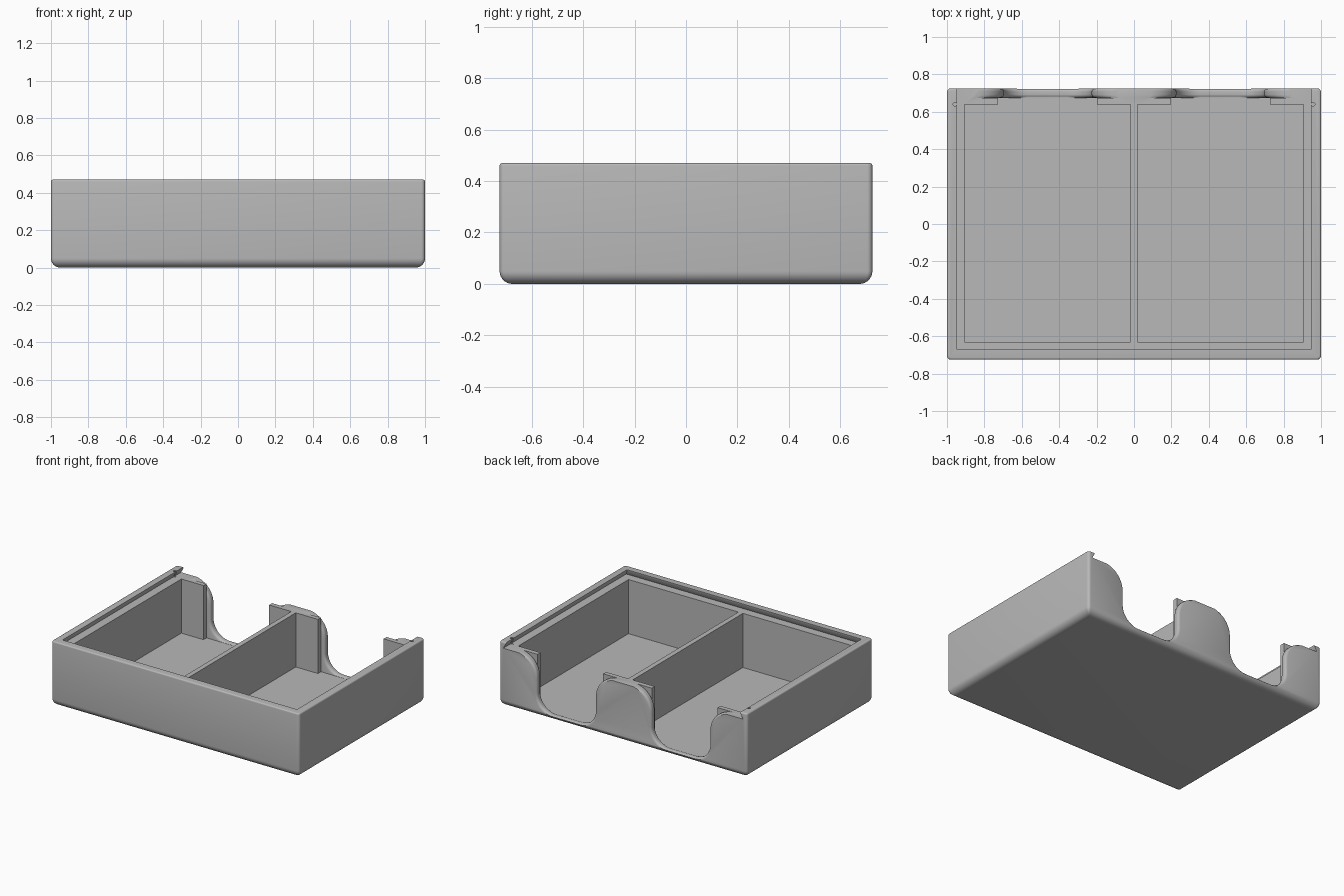
import bpy, bmesh
from math import pi, sin, cos, sqrt, radians

cube = bpy.data.objects.get("Cube")
if cube:
    bpy.data.objects.remove(cube, do_unlink=True)

HX, HY, H = 1.0, 0.725, 0.47       # outer half sizes and height
LEDGE, FLOOR = 0.425, 0.03         # lid ledge and compartment floor
BAY, BAY_HALF = 0.4615, 0.4435     # compartment centre and half width
SKIN = 0.675                       # inner face of the thin rear wall

grey = bpy.data.materials.new("plain grey")
grey.use_nodes = True
grey.diffuse_color = (0.48, 0.48, 0.48, 1)
grey.node_tree.nodes["Principled BSDF"].inputs["Base Color"].default_value = (0.48, 0.48, 0.48, 1)


def loft(name, rings):
    """Closed solid through rings that share one point count."""
    bm = bmesh.new()
    loops = [[bm.verts.new(p) for p in ring] for ring in rings]
    n = len(loops[0])
    for a, b in zip(loops, loops[1:]):
        for i in range(n):
            j = (i + 1) % n
            bm.faces.new((a[i], a[j], b[j], b[i]))
    bm.faces.new(loops[0])
    bm.faces.new(loops[-1])
    bmesh.ops.recalc_face_normals(bm, faces=bm.faces)
    mesh = bpy.data.meshes.new(name)
    bm.to_mesh(mesh)
    bm.free()
    mesh.materials.append(grey)
    obj = bpy.data.objects.new(name, mesh)
    bpy.context.collection.objects.link(obj)
    return obj


def rect(x0, x1, y0, y1, z):
    return [(x0, y0, z), (x1, y0, z), (x1, y1, z), (x0, y1, z)]


def rounded_rect(inset, z):
    r = max(0.02 - inset * 0.5, 0.004)
    x, y = HX - inset - r, HY - inset - r
    ring = []
    for k, (sx, sy) in enumerate(((1, 1), (-1, 1), (-1, -1), (1, -1))):
        for i in range(6):
            a = (k + i / 5) * pi / 2
            ring.append((sx * x + r * cos(a), sy * y + r * sin(a), z))
    return ring


def cut(target, cutter):
    cutter.hide_render = True
    mod = target.modifiers.new("cut", 'BOOLEAN')
    mod.operation = 'DIFFERENCE'
    mod.solver = 'EXACT'
    mod.object = cutter
    bpy.context.view_layer.objects.active = target
    bpy.ops.object.modifier_apply(modifier=mod.name)
    bpy.data.objects.remove(cutter, do_unlink=True)


def bell(cx, y, d):
    """Finger cutout outline, widened by d to form the rounded rim."""
    w, top_r, low_r, low = 0.235, 0.155, 0.13, 0.036
    top = LEDGE + 0.002
    half = [(w + top_r, H + 0.05)]
    for i in range(13):
        a = pi / 2 * (1 + i / 12)
        r = top_r - d * sin(a - pi / 2)
        half.append((w + top_r + r * cos(a), top - top_r + r * sin(a)))
    for i in range(13):
        a = -pi / 2 * i / 12
        r = low_r + d
        half.append((w - low_r + r * cos(a), low + low_r + r * sin(a)))
    if y < 0.7:                    # keep the inner rim above the floor
        half = [(x, max(z, FLOOR + 0.001)) for x, z in half]
    pts = half + [(-x, z) for x, z in reversed(half)]
    return [(cx + x, y, z) for x, z in pts]


# Outer body with a large bottom round and a small top round
base_r, top_r = 0.05, 0.01
rings = []
for i in range(9):
    a = pi / 2 * i / 8
    rings.append(rounded_rect(base_r * (1 - sin(a)), base_r * (1 - cos(a))))
for i in range(5):
    a = pi / 2 * i / 4
    rings.append(rounded_rect(top_r * (1 - cos(a)), H - top_r * (1 - sin(a))))
tray = loft("tray", rings)

# Undercut lid channel, open at the rear
channel = [(0.967, LEDGE), (0.946, H - 0.008), (0.946, H + 0.05)]
cut(tray, loft("lid_channel", [rect(-x, x, 0.275 - x, HY + 0.1, z) for x, z in channel]))

# Rim rounding steps across the rear wall
rim = 0.018
steps = [(rim * i / 6, rim - sqrt(rim**2 - (rim - rim * i / 6)**2)) for i in range(7)]
levels = [(SKIN - 0.001, rim)] + [(SKIN + s, d) for s, d in steps]
levels += [(HY - s, d) for s, d in reversed(steps)] + [(HY + 0.03, rim)]

for side in (-1, 1):
    cx = side * BAY
    # Compartment with a rear recess between two corner posts
    outline = [(-BAY_HALF, -0.63), (BAY_HALF, -0.63), (BAY_HALF, 0.64), (0.265, 0.64),
               (0.265, SKIN), (-0.265, SKIN), (-0.265, 0.64), (-BAY_HALF, 0.64)]
    cut(tray, loft("compartment", [[(cx + x, y, z) for x, y in outline] for z in (FLOOR, H + 0.1)]))
    # Finger cutout in the rear wall
    cut(tray, loft("finger_cutout", [bell(cx, y, d) for y, d in levels]))
    # Lid catch notch
    notch = [[(side * 0.957 + 0.01 * cos(i * pi / 8), 0.64 + 0.01 * sin(i * pi / 8), z)
              for i in range(16)] for z in (LEDGE - 0.003, H + 0.05)]
    cut(tray, loft("catch_notch", notch))

bpy.ops.object.select_all(action='DESELECT')
tray.select_set(True)
bpy.context.view_layer.objects.active = tray
bpy.ops.object.shade_smooth_by_angle(angle=radians(30))
